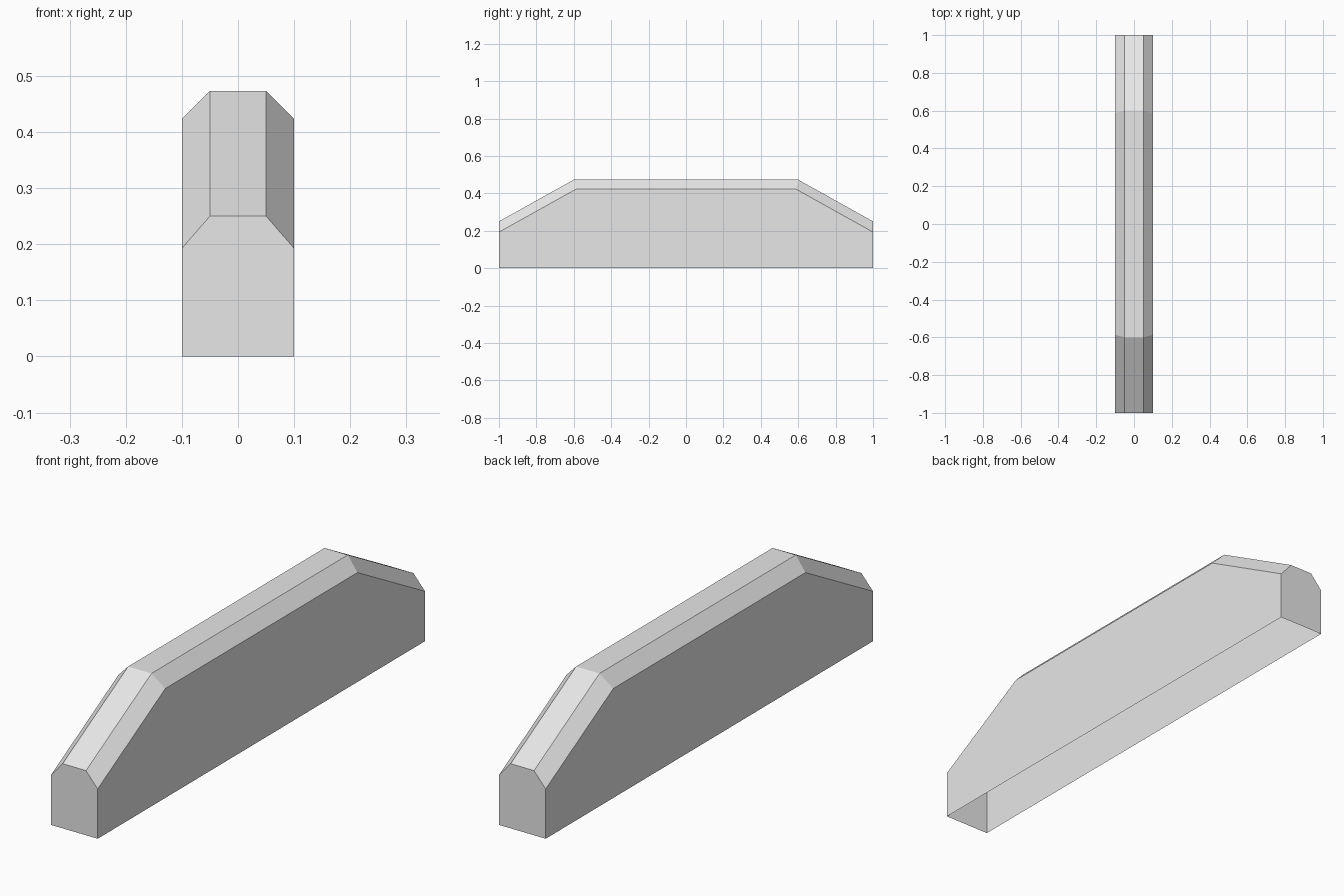
import bpy
import bmesh

cube = bpy.data.objects.get("Cube")
if cube:
    bpy.data.objects.remove(cube, do_unlink=True)

HALF_WIDTH, CHAMFER = 0.1, 0.05
# Side outline (y, z), from the front foot over the ridge to the back foot
OUTLINE = [(-1, 0), (-1, 0.25), (-0.6, 0.473), (0.6, 0.473), (1, 0.25), (1, 0)]

grey = bpy.data.materials.new("light grey")
grey.use_nodes = True
colour = (0.8, 0.8, 0.8, 1)
grey.diffuse_color = colour
grey.node_tree.nodes["Principled BSDF"].inputs["Base Color"].default_value = colour

# Shell: two side walls joined by the ends, slopes and top; underside left open
bm = bmesh.new()
right = [bm.verts.new((-HALF_WIDTH, y, z)) for y, z in OUTLINE]
left = [bm.verts.new((HALF_WIDTH, y, z)) for y, z in OUTLINE]
bm.faces.new(right)
bm.faces.new(left)
for i in range(len(OUTLINE) - 1):
    bm.faces.new((right[i], right[i + 1], left[i + 1], left[i]))
bmesh.ops.recalc_face_normals(bm, faces=bm.faces)

# Chamfer the long upper edges on both sides
upper = [e for e in bm.edges
         if all(v.co.z > 0.1 for v in e.verts)
         and e.verts[0].co.x == e.verts[1].co.x]
bmesh.ops.bevel(bm, geom=upper, offset=CHAMFER, offset_type='OFFSET',
                segments=1, affect='EDGES', profile=0.5)

mesh = bpy.data.meshes.new("chamfered_barrier")
bm.to_mesh(mesh)
bm.free()
mesh.materials.append(grey)
barrier = bpy.data.objects.new("chamfered_barrier", mesh)
bpy.context.collection.objects.link(barrier)
